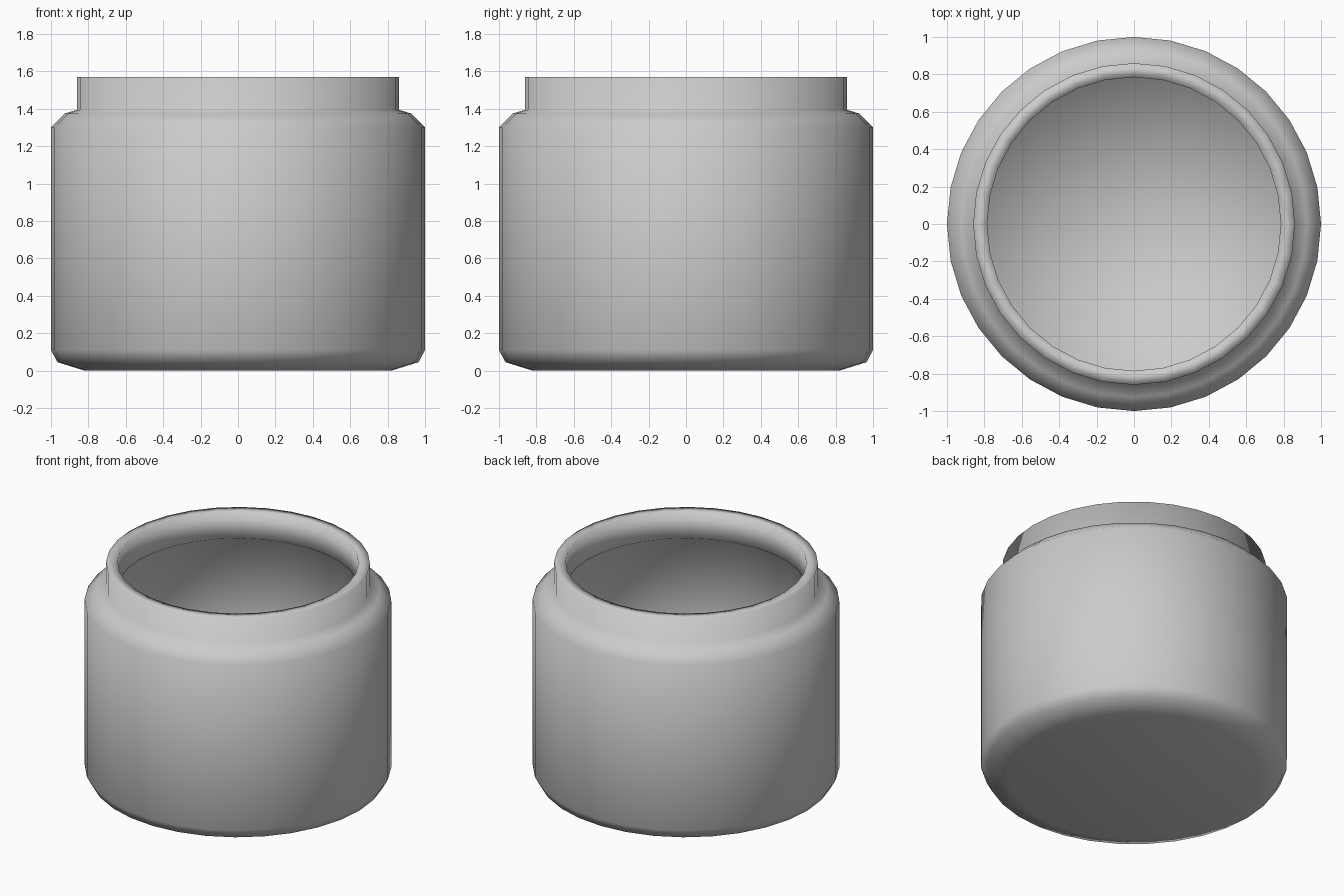
import bpy, bmesh, math

if "Cube" in bpy.data.objects:
    bpy.data.objects.remove(bpy.data.objects["Cube"])

SIDES = 32


def lathe(name, profile):
    """Revolve (radius, z) points about z; radius 0 makes a single pole."""
    bm = bmesh.new()
    rings = []
    for r, z in profile:
        if r == 0:
            rings.append([bm.verts.new((0, 0, z))] * SIDES)
        else:
            rings.append([bm.verts.new((r * math.cos(2 * math.pi * i / SIDES),
                                        r * math.sin(2 * math.pi * i / SIDES), z))
                          for i in range(SIDES)])
    for a, b in zip(rings, rings[1:]):
        for i in range(SIDES):
            j = (i + 1) % SIDES
            corners = list(dict.fromkeys((a[i], a[j], b[j], b[i])))
            bm.faces.new(corners).smooth = True
    bmesh.ops.recalc_face_normals(bm, faces=bm.faces[:])
    mesh = bpy.data.meshes.new(name)
    bm.to_mesh(mesh)
    bm.free()
    obj = bpy.data.objects.new(name, mesh)
    bpy.context.collection.objects.link(obj)
    return obj


# Outside of the jar: base, rounded heel, wall, shoulder, neck
outer = [(0, 0), (0.82, 0), (0.965, 0.045), (1.0, 0.11), (1.0, 1.30),
         (0.925, 1.375), (0.86, 1.395), (0.86, 1.57)]
# Inside of the jar: rim, neck, shoulder, wall, floor
inner = [(0.785, 1.57), (0.785, 1.38), (0.93, 1.28), (0.93, 0.08), (0, 0.08)]

lathe("jar", outer + inner)
